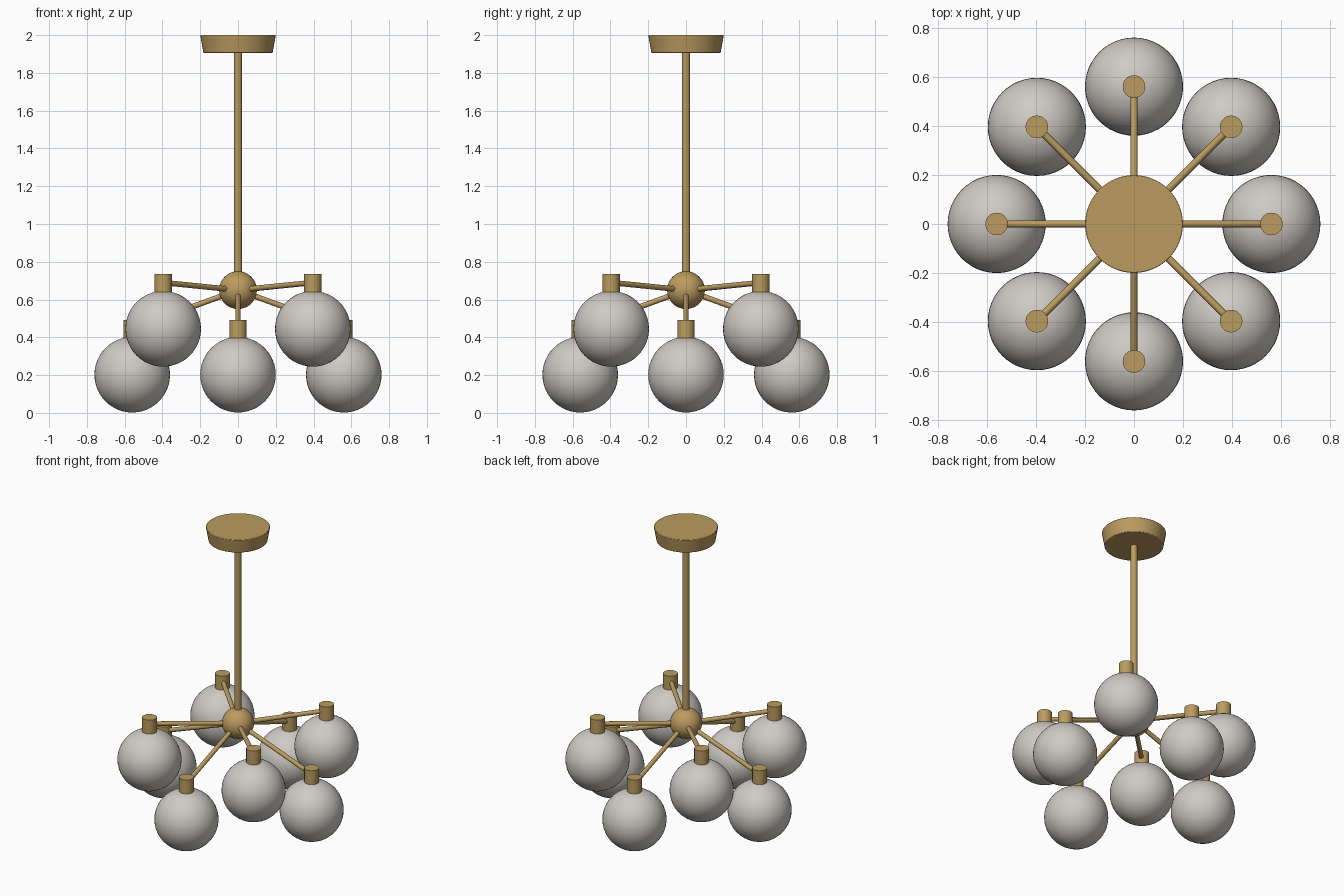
import bpy
from math import cos, sin, pi
from mathutils import Vector

cube = bpy.data.objects.get("Cube")
if cube:
    bpy.data.objects.remove(cube, do_unlink=True)


def make_material(name, rgb):
    mat = bpy.data.materials.new(name)
    mat.use_nodes = True
    mat.diffuse_color = (*rgb, 1)
    mat.node_tree.nodes["Principled BSDF"].inputs["Base Color"].default_value = (*rgb, 1)
    return mat


brass = make_material("brass", (0.5, 0.33, 0.115))
glass = make_material("frosted_glass", (0.62, 0.59, 0.55))


def finish(name, mat):
    obj = bpy.context.object
    obj.name = name
    obj.data.materials.append(mat)
    return obj


def ball(name, centre, radius, mat):
    bpy.ops.mesh.primitive_uv_sphere_add(segments=48, ring_count=24, radius=radius, location=centre)
    bpy.ops.object.shade_smooth()
    return finish(name, mat)


def rod(name, start, end, radius, sides=24):
    start, end = Vector(start), Vector(end)
    axis = end - start
    bpy.ops.mesh.primitive_cylinder_add(vertices=sides, radius=radius, depth=axis.length,
                                        location=(start + end) / 2)
    bpy.context.object.rotation_euler = axis.to_track_quat('Z', 'Y').to_euler()
    bpy.ops.object.shade_smooth_by_angle()
    return finish(name, brass)


# Ceiling canopy, slightly tapered, with softened rims
bpy.ops.mesh.primitive_cone_add(vertices=64, radius1=0.183, radius2=0.2, depth=0.095,
                                location=(0, 0, 1.9525))
canopy = finish("ceiling_canopy", brass)
bevel = canopy.modifiers.new("soft_rims", 'BEVEL')
bevel.width = 0.004
bevel.segments = 2
bpy.ops.object.shade_smooth_by_angle()

# Stem and central hub
HUB_Z = 0.65
rod("stem", (0, 0, HUB_Z), (0, 0, 1.91), 0.021, 32)
ball("hub", (0, 0, HUB_Z), 0.1, brass)

# Eight arms, alternating between a low and a high tier of globes
REACH = 0.56
GLOBE_RADIUS = 0.2
for i in range(8):
    angle = i * pi / 4
    x, y = REACH * cos(angle), REACH * sin(angle)
    globe_z = 0.445 if i % 2 else 0.202
    tier = "high" if i % 2 else "low"
    label = f"{tier}_{i // 2 + 1}"
    socket_z = globe_z + 0.245
    rod(f"arm_{label}", (0, 0, HUB_Z), (x, y, socket_z), 0.0145)
    rod(f"socket_{label}", (x, y, globe_z + 0.18), (x, y, globe_z + 0.29), 0.046, 32)
    ball(f"globe_{label}", (x, y, globe_z), GLOBE_RADIUS, glass)
